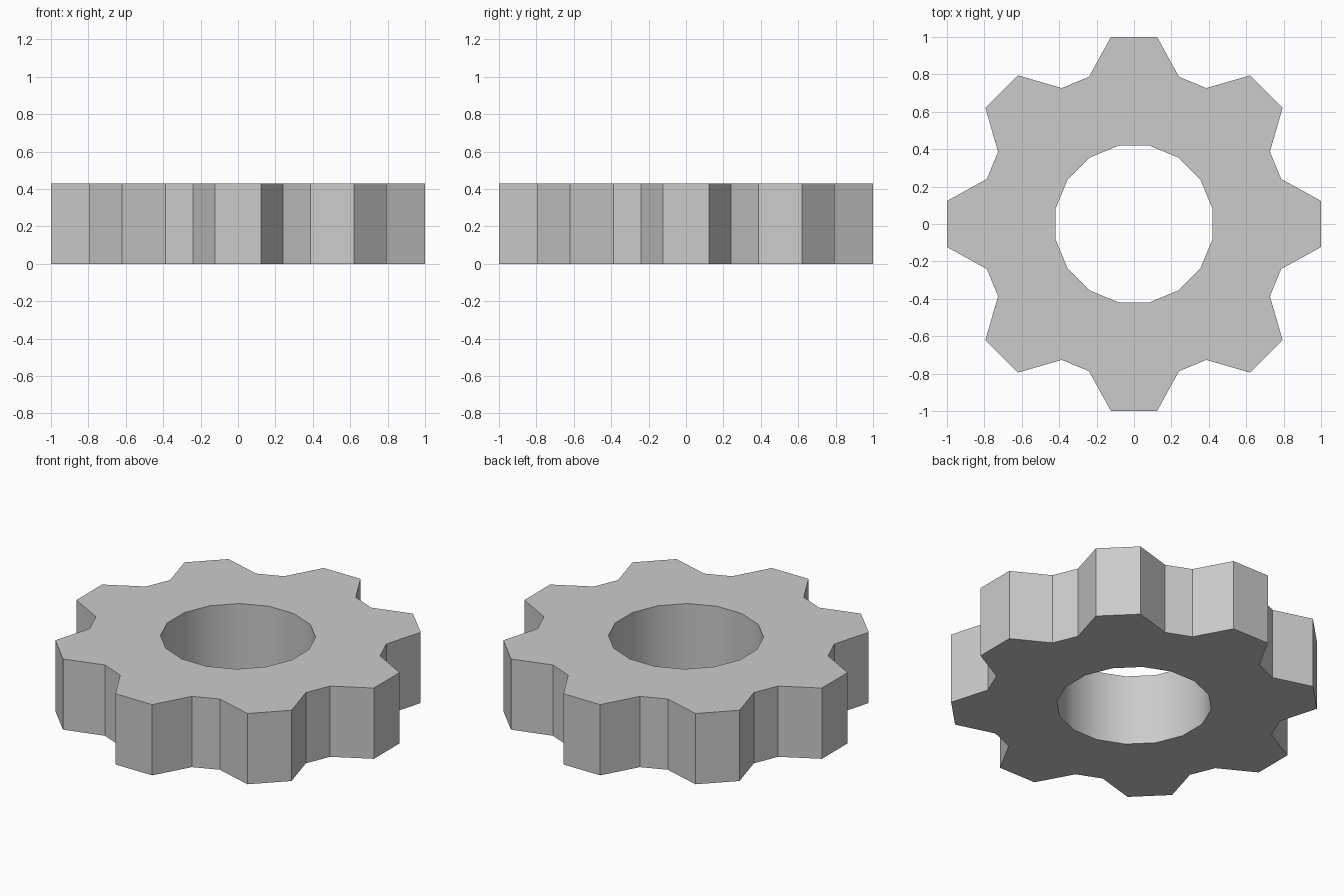
import bpy, bmesh
from math import radians, sin, cos

if "Cube" in bpy.data.objects:
    bpy.data.objects.remove(bpy.data.objects["Cube"])

TEETH = 8
HEIGHT = 0.43
TIP_R, TIP_A = 1.0076, 7.03       # tooth tip corners
ROOT_R, ROOT_A = 0.823, 17.0      # tooth root corners
HOLE_R, HOLE_A = 0.427, 11.25     # 16-sided bore

bm = bmesh.new()


def vert(radius, degrees):
    a = radians(degrees)
    return bm.verts.new((radius * cos(a), radius * sin(a), 0))


# Flat gear outline: one sector per tooth
sectors = []
for i in range(TEETH):
    c = i * 360 / TEETH
    sectors.append([
        vert(HOLE_R, c - HOLE_A), vert(ROOT_R, c - ROOT_A), vert(TIP_R, c - TIP_A),
        vert(TIP_R, c + TIP_A), vert(ROOT_R, c + ROOT_A), vert(HOLE_R, c + HOLE_A)])
for i, s in enumerate(sectors):
    n = sectors[(i + 1) % TEETH]
    bm.faces.new(s)
    bm.faces.new((s[5], s[4], n[1], n[0]))

# Thickness
result = bmesh.ops.extrude_face_region(bm, geom=bm.faces[:], use_keep_orig=True)
top = [g for g in result["geom"] if isinstance(g, bmesh.types.BMVert)]
bmesh.ops.translate(bm, verts=top, vec=(0, 0, HEIGHT))
bmesh.ops.recalc_face_normals(bm, faces=bm.faces[:])

mesh = bpy.data.meshes.new("gear_wheel")
bm.to_mesh(mesh)
bm.free()
gear = bpy.data.objects.new("gear_wheel", mesh)
bpy.context.collection.objects.link(gear)

# Smooth bore, crisp teeth
bpy.context.view_layer.objects.active = gear
gear.select_set(True)
bpy.ops.object.shade_smooth_by_angle(angle=radians(30))
